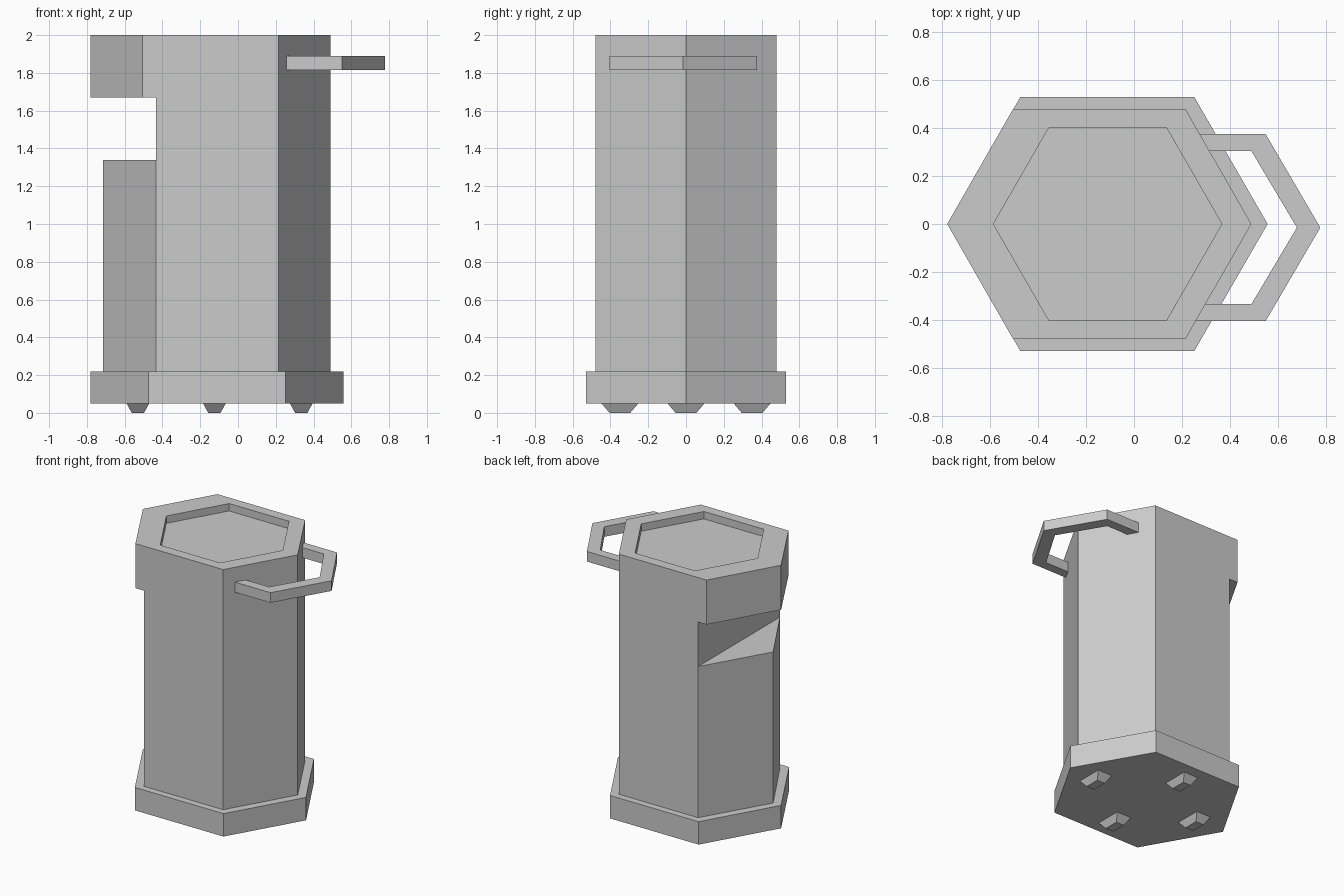
import bpy
import bmesh

if "Cube" in bpy.data.objects:
    bpy.data.objects.remove(bpy.data.objects["Cube"])


def loft(name, bottom, top, z0, z1):
    """Closed solid between two counter-clockwise outlines."""
    bm = bmesh.new()
    lo = [bm.verts.new((x, y, z0)) for x, y in bottom]
    hi = [bm.verts.new((x, y, z1)) for x, y in top]
    bm.faces.new(lo[::-1])
    bm.faces.new(hi)
    n = len(lo)
    for i in range(n):
        j = (i + 1) % n
        bm.faces.new((lo[i], lo[j], hi[j], hi[i]))
    bmesh.ops.recalc_face_normals(bm, faces=bm.faces)
    mesh = bpy.data.meshes.new(name)
    bm.to_mesh(mesh)
    bm.free()
    obj = bpy.data.objects.new(name, mesh)
    bpy.context.collection.objects.link(obj)
    return obj


def prism(name, pts, z0, z1):
    return loft(name, pts, pts, z0, z1)


def hexagon(tip_l, flat_l, flat_r, tip_r, y):
    return [(tip_l, 0), (flat_l, -y), (flat_r, -y),
            (tip_r, 0), (flat_r, y), (flat_l, y)]


def rect(cx, cy, w, d):
    return [(cx + sx * w / 2, cy + sy * d / 2)
            for sx, sy in ((-1, -1), (1, -1), (1, 1), (-1, 1))]


def combine(target, tool, operation):
    """Apply a boolean and remove its tool."""
    mod = target.modifiers.new("combine", 'BOOLEAN')
    mod.operation = operation
    mod.solver = 'EXACT'
    mod.object = tool
    bpy.context.view_layer.objects.active = target
    bpy.ops.object.modifier_apply(modifier=mod.name)
    bpy.data.objects.remove(tool, do_unlink=True)


# Body: five-sided barrel, lower front wedge and overhanging lid
Y = 0.48
body = prism("body", [(-0.435, -Y), (0.215, -Y), (0.49, 0),
                      (0.215, Y), (-0.435, Y)], 0.22, 1.67)
wedge = prism("wedge", [(-0.715, 0), (-0.435, -Y), (-0.435, Y)], 0.22, 1.34)
lid = prism("lid", hexagon(-0.78, -0.505, 0.215, 0.49, Y), 1.67, 2.0)
combine(body, wedge, 'UNION')
combine(body, lid, 'UNION')

# Shallow recess in the top
recess = prism("recess", hexagon(-0.587, -0.355, 0.135, 0.367, 0.403), 1.945, 2.1)
combine(body, recess, 'DIFFERENCE')

# Base plinth
prism("base", hexagon(-0.78, -0.475, 0.252, 0.558, 0.53), 0.05, 0.22)

# Angular handle on the right side
prism("handle", [(0.255, -0.405), (0.55, -0.405), (0.778, -0.015),
                 (0.55, 0.375), (0.255, 0.375), (0.255, 0.305),
                 (0.49, 0.305), (0.68, -0.015), (0.49, -0.335),
                 (0.255, -0.335)], 1.815, 1.89)

# Four tapered feet
for side, x, y in (("left", -0.53, 0), ("right", 0.335, 0),
                   ("front", -0.125, -0.35), ("back", -0.125, 0.35)):
    loft(f"foot_{side}", rect(x, y, 0.065, 0.11), rect(x, y, 0.12, 0.195), 0.0, 0.05)
